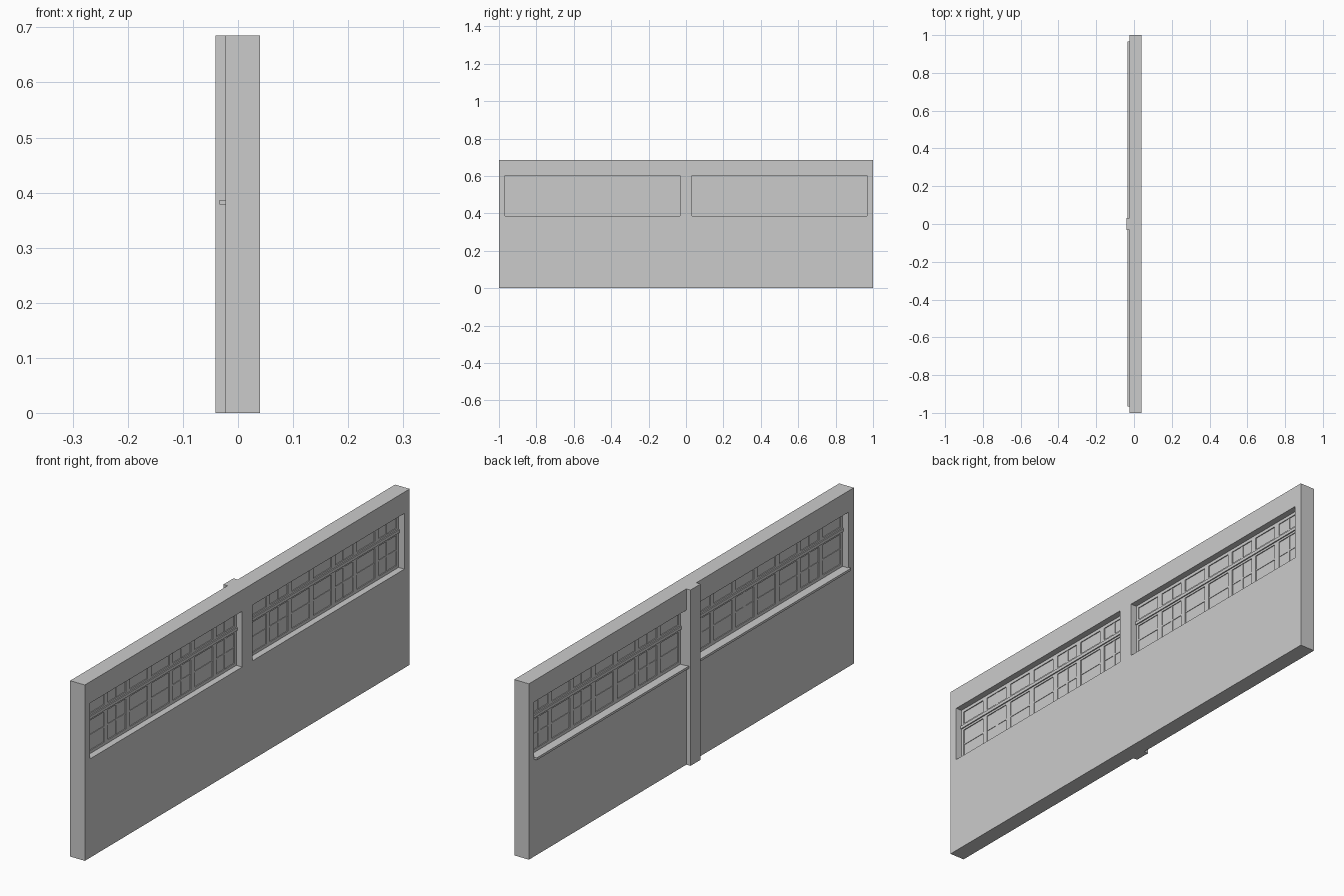
import bpy, bmesh
from mathutils import Matrix, Vector

if "Cube" in bpy.data.objects:
    bpy.data.objects.remove(bpy.data.objects["Cube"])

X_BACK, X_FRONT, HEIGHT = -0.023, 0.04, 0.685
MID = (X_BACK + X_FRONT) / 2
Z0, Z1, ZT = 0.385, 0.602, 0.528        # opening bottom, top, transom height
WINDOWS = [(-0.967, -0.031), (0.031, 0.967)]


def boxes(name, items):
    """One object made of boxes given as (x0, x1, y0, y1, z0, z1)."""
    bm = bmesh.new()
    for x0, x1, y0, y1, z0, z1 in items:
        centre = Vector(((x0 + x1) / 2, (y0 + y1) / 2, (z0 + z1) / 2))
        size = Vector((x1 - x0, y1 - y0, z1 - z0))
        bmesh.ops.create_cube(bm, size=1, matrix=Matrix.LocRotScale(centre, None, size))
    mesh = bpy.data.meshes.new(name)
    bm.to_mesh(mesh)
    bm.free()
    obj = bpy.data.objects.new(name, mesh)
    bpy.context.collection.objects.link(obj)
    return obj


# Wall panel with two long openings
wall = boxes("wall", [(X_BACK, X_FRONT, -1, 1, 0, HEIGHT)])
cutter = boxes("opening_cutter", [(-0.2, 0.2, a, b, Z0, Z1) for a, b in WINDOWS])
cutter.hide_render = True
cut = wall.modifiers.new("openings", 'BOOLEAN')
cut.operation, cut.solver, cut.object = 'DIFFERENCE', 'EXACT', cutter
bpy.context.view_layer.objects.active = wall
bpy.ops.object.modifier_apply(modifier=cut.name)
bpy.data.objects.remove(cutter)

# Central pilaster on the outer face
boxes("pilaster", [(-0.041, X_BACK, -0.031, 0.031, 0, HEIGHT)])

for side, (a, b) in zip(("left", "right"), WINDOWS):
    # Projecting sill
    boxes(side + "_sill", [(-0.034, X_BACK, a, b, 0.378, 0.387)])

    # Glass sheet
    boxes(side + "_glass", [(MID - 0.003, MID + 0.003, a, b, Z0, Z1)])

    # Perimeter frame and posts between seven bays
    fx = (MID - 0.0065, MID + 0.0065)
    pitch = (b - a) / 7
    bars = [(*fx, a, b, Z0, Z0 + 0.012), (*fx, a, b, Z1 - 0.012, Z1),
            (*fx, a, b, ZT - 0.014, ZT + 0.014)]
    for i in range(8):
        y = a + i * pitch
        bars.append((*fx, max(a, y - 0.012), min(b, y + 0.012), Z0, Z1))
    boxes(side + "_window_frame", bars)

    # Protruding transom rail
    boxes(side + "_transom", [(MID - 0.011, MID + 0.011, a, b, ZT - 0.006, ZT + 0.006)])

    # Thin glazing bars: a cross rail low down, and uprights in some bays
    gx = (MID - 0.005, MID + 0.005)
    glazing = [(*gx, a, b, 0.452, 0.458)]
    for i in (1, 4, 6):
        y = a + (i + 0.5) * pitch
        glazing.append((*gx, y - 0.005, y + 0.005, Z0, Z1))
    boxes(side + "_glazing_bars", glazing)
